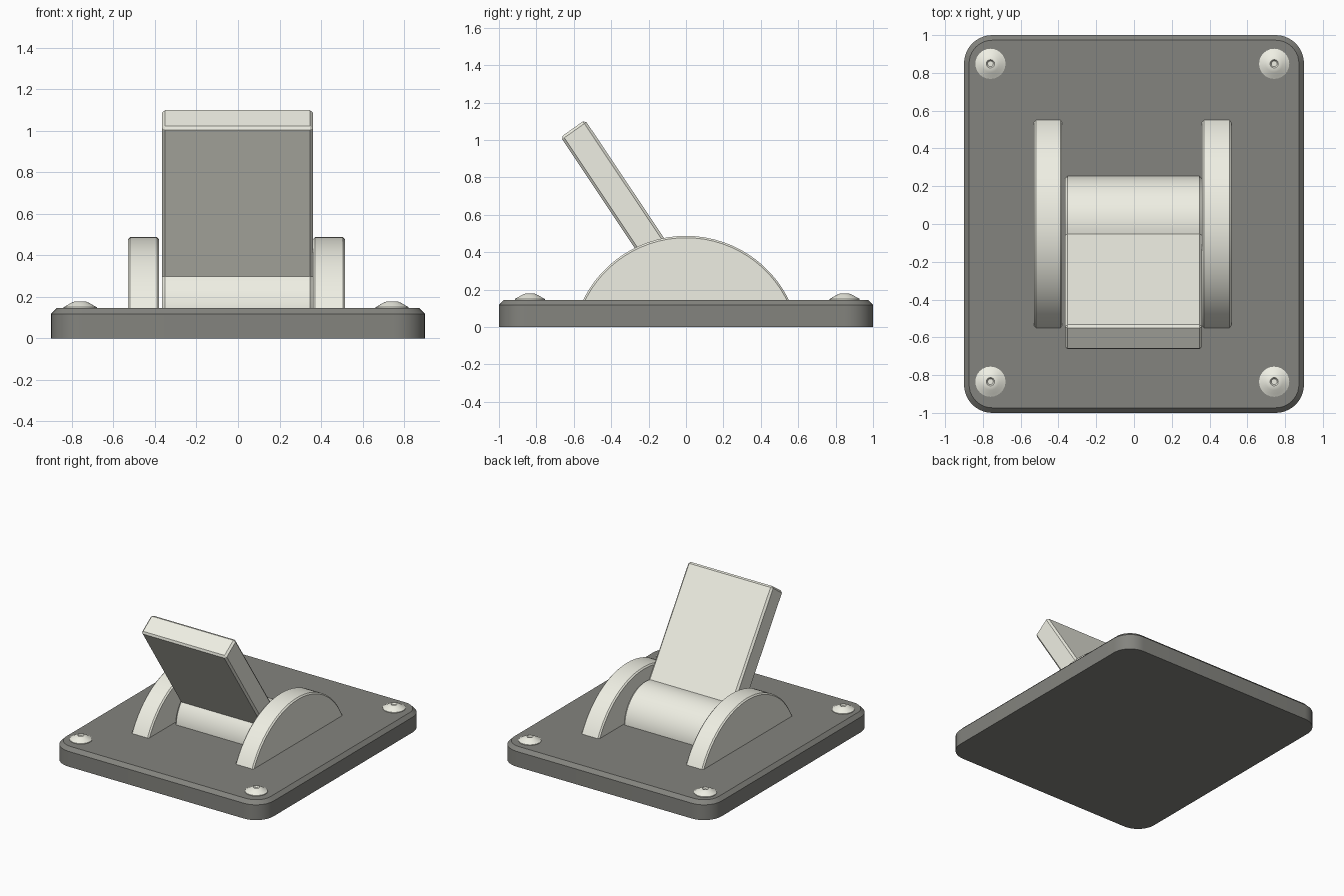
import bpy, bmesh, math
from mathutils import Matrix

if "Cube" in bpy.data.objects:
    bpy.data.objects.remove(bpy.data.objects["Cube"])


def material(name, col):
    m = bpy.data.materials.new(name)
    m.diffuse_color = (*col, 1)
    m.use_nodes = True
    m.node_tree.nodes["Principled BSDF"].inputs["Base Color"].default_value = m.diffuse_color
    return m


DARK = material("dark_grey", (0.23, 0.23, 0.21))
LIGHT = material("off_white", (0.86, 0.86, 0.77))


def finish(name, bm, mat, angle=35):
    bmesh.ops.recalc_face_normals(bm, faces=bm.faces)
    me = bpy.data.meshes.new(name)
    bm.to_mesh(me)
    bm.free()
    ob = bpy.data.objects.new(name, me)
    bpy.context.collection.objects.link(ob)
    me.materials.append(mat)
    bpy.ops.object.select_all(action='DESELECT')
    bpy.context.view_layer.objects.active = ob
    ob.select_set(True)
    bpy.ops.object.shade_smooth_by_angle(angle=math.radians(angle))
    return ob


def arc(cx, cy, r, a0, a1, n):
    return [(cx + r * math.cos(math.radians(a0 + (a1 - a0) * i / n)),
             cy + r * math.sin(math.radians(a0 + (a1 - a0) * i / n))) for i in range(n + 1)]


def extrude_x(name, pts, x0, x1, bevel):
    """Extrude a (y, z) profile from x0 to x1 and chamfer its sharp edges."""
    bm = bmesh.new()
    f = bm.faces.new([bm.verts.new((x0, y, z)) for y, z in pts])
    res = bmesh.ops.extrude_face_region(bm, geom=[f])
    for v in res["geom"]:
        if isinstance(v, bmesh.types.BMVert):
            v.co.x = x1
    bmesh.ops.recalc_face_normals(bm, faces=bm.faces)
    # chamfer only sharp convex edges
    sharp = [e for e in bm.edges if e.calc_face_angle_signed() > math.radians(50)]
    bmesh.ops.bevel(bm, geom=sharp, offset=bevel, segments=1, profile=0.5,
                    affect='EDGES', clamp_overlap=True)
    return finish(name, bm, LIGHT, 30)


# base plate: rounded rectangle stacked in three rings for the top chamfer
def ring(inset):
    r, pts = 0.15, []
    for k, (sx, sy) in enumerate([(1, 1), (-1, 1), (-1, -1), (1, -1)]):
        pts += arc(sx * (0.9 - r), sy * (1 - r), r - inset, 90 * k, 90 * k + 90, 10)
    return pts


bm = bmesh.new()
rings = [[bm.verts.new((x, y, z)) for x, y in ring(i)]
         for i, z in ((0, 0), (0, 0.118), (0.027, 0.145))]
for a, b in zip(rings, rings[1:]):
    for i in range(len(a)):
        j = (i + 1) % len(a)
        bm.faces.new((a[i], a[j], b[j], b[i]))
bm.faces.new(rings[0])
bm.faces.new(rings[-1])
finish("base_plate", bm, DARK)

# side cheeks: circular segments sunk slightly into the plate
CZ, R = -0.126, 0.613
a = math.degrees(math.asin((0.12 - CZ) / R))
cheek = arc(0, CZ, R, a, 180 - a, 28)
extrude_x("left_cheek", cheek, -0.53, -0.38, 0.01)
extrude_x("right_cheek", cheek, 0.36, 0.515, 0.01)

# lever: barrel with a leaning paddle as one profile
lever = ([(0.255, 0.11)] + arc(0, 0.13, 0.255, 0, 102, 20)
         + [(-0.54, 1.107), (-0.67, 1.015)]
         + arc(0, 0.13, 0.255, 138.8, 180, 8) + [(-0.255, 0.11)])
extrude_x("lever", lever, -0.365, 0.36, 0.014)

# corner screws: lathed domed heads with a small socket
SCREW = [(0.08, 0.14), (0.08, 0.15), (0.065, 0.158), (0.045, 0.17), (0.026, 0.178),
         (0.022, 0.178), (0.015, 0.168), (0, 0.168)]
for x in (-0.76, 0.742):
    for y in (-0.835, 0.848):
        bm = bmesh.new()
        vs = [bm.verts.new((r, 0, z)) for r, z in SCREW]
        es = [bm.edges.new(p) for p in zip(vs, vs[1:])]
        bmesh.ops.spin(bm, geom=vs + es, cent=(0, 0, 0), axis=(0, 0, 1),
                       angle=math.tau, steps=24, use_duplicate=False)
        bmesh.ops.remove_doubles(bm, verts=bm.verts, dist=1e-4)
        bm.transform(Matrix.Translation((x, y, 0)))
        finish("corner_screw", bm, LIGHT)
